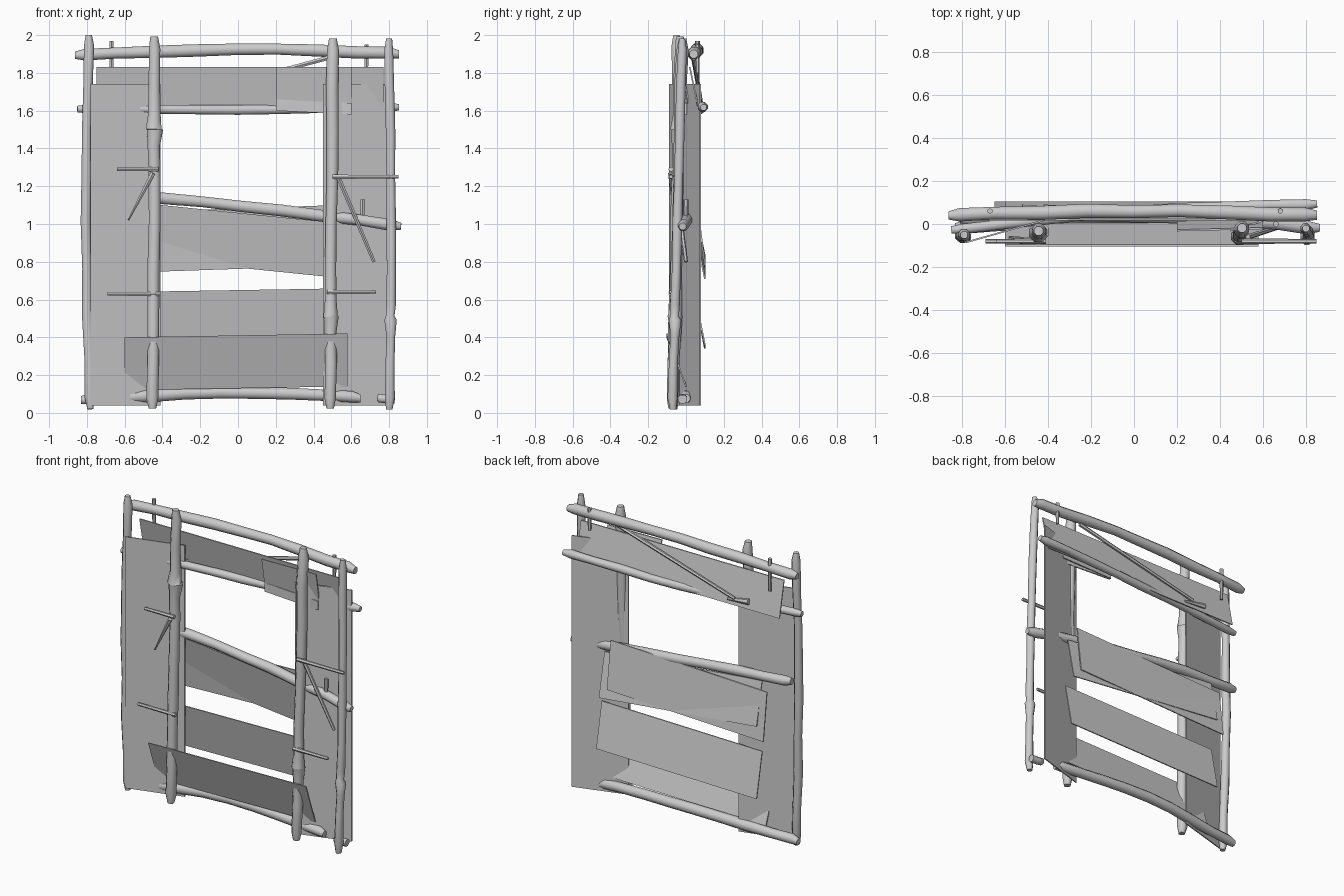
import bpy, bmesh, math, random
from mathutils import Vector

random.seed(4)
cube = bpy.data.objects.get("Cube")
if cube:
    bpy.data.objects.remove(cube)

wood = bpy.data.materials.new("grey wood")
wood.use_nodes = True
wood.diffuse_color = (0.6, 0.6, 0.6, 1)
wood.node_tree.nodes["Principled BSDF"].inputs["Base Color"].default_value = wood.diffuse_color


def finish(name, bm, smooth):
    bmesh.ops.recalc_face_normals(bm, faces=bm.faces)
    mesh = bpy.data.meshes.new(name)
    bm.to_mesh(mesh)
    bm.free()
    mesh.materials.append(wood)
    obj = bpy.data.objects.new(name, mesh)
    bpy.context.collection.objects.link(obj)
    if smooth:
        bpy.ops.object.select_all(action='DESELECT')
        obj.select_set(True)
        bpy.context.view_layer.objects.active = obj
        bpy.ops.object.shade_smooth_by_angle(angle=math.radians(50))


def sweep(name, centres, radii, sides):
    """Round timber with one ring of vertices at every centre."""
    bm = bmesh.new()
    along = (centres[-1] - centres[0]).normalized()
    u = along.cross(Vector((0, 1, 0))).normalized()
    v = along.cross(u)
    angles = [math.tau * (i + 0.5) / sides for i in range(sides)]
    rings = [[bm.verts.new(c + r * (u * math.cos(a) + v * math.sin(a))) for a in angles]
             for c, r in zip(centres, radii)]
    for low, high in zip(rings, rings[1:]):
        for i in range(sides):
            j = (i + 1) % sides
            bm.faces.new((low[i], low[j], high[j], high[i]))
    bm.faces.new(rings[0])
    bm.faces.new(rings[-1])
    finish(name, bm, True)


def log(name, start, end, radius, bow=(0, 0, 0), knot=None, segments=8):
    """Crooked log: bowed in the middle, tapered at both ends, one optional knot."""
    start, end, bow = Vector(start), Vector(end), Vector(bow)
    steps = [0, 0.03] + [i / segments for i in range(1, segments)] + [0.97, 1]
    if knot:
        steps = sorted(steps + [knot - 0.04, knot, knot + 0.04])
    centres, radii = [], []
    for t in steps:
        jitter = Vector([random.uniform(-1, 1) for axis in "xyz"]) * radius * 0.12
        centres.append(start.lerp(end, t) + bow * math.sin(math.pi * t) + jitter)
        size = radius * random.uniform(0.92, 1.06)
        if t in (0, 1):
            size *= 0.65
        elif t == knot:
            size *= 1.25
        radii.append(size)
    sweep(name, centres, radii, sides=8)


def twig(name, start, end, radius=0.013, taper=0.8):
    sweep(name, [Vector(start), Vector(end)], [radius, radius * taper], sides=6)


def board(name, start, end, height, lean=0.0, thick=0.008):
    """Thin plank hung from its top edge; lean moves its lower edge back."""
    bm = bmesh.new()
    start, end = Vector(start), Vector(end)
    drop = Vector((0, lean, -height))
    half = Vector((0, thick / 2, 0))
    corners = (start, end, end + drop, start + drop)
    front = [bm.verts.new(c - half) for c in corners]
    back = [bm.verts.new(c + half) for c in corners]
    bm.faces.new(front)
    bm.faces.new(back[::-1])
    for i in range(4):
        j = (i + 1) % 4
        bm.faces.new((front[i], front[j], back[j], back[i]))
    finish(name, bm, False)


# Upright sheets, angled in plan
SHEET_TOP, SHEET_HEIGHT = 1.74, 1.7
board("right_sheet", (-0.78, -0.085, SHEET_TOP), (-0.41, 0.02, SHEET_TOP), SHEET_HEIGHT)
board("left_sheet", (0.45, -0.03, SHEET_TOP), (0.8, 0.075, SHEET_TOP), SHEET_HEIGHT)

# Cross boards
board("top_board", (-0.75, 0.02, 1.83), (0.77, 0.02, 1.83), height=0.24, lean=0.05)
board("top_patch", (0.2, -0.03, 1.83), (0.6, -0.02, 1.83), height=0.23, lean=0.04)
board("top_splinter", (0.2, 0, 1.66), (0.6, 0, 1.64), height=0.06)
board("middle_back_board", (-0.65, 0.06, 1.06), (0.52, 0.06, 1.1), height=0.32, lean=0.04)
board("middle_front_board", (-0.6, 0.04, 1.12), (0.58, 0.04, 1), height=0.29, lean=0.06)
board("lower_board", (-0.6, 0.04, 0.64), (0.6, 0.04, 0.66), height=0.3, lean=0.06)
board("front_board", (-0.6, -0.1, 0.4), (0.58, -0.1, 0.42), height=0.28, lean=0.1)

# Upright posts
log("right_outer_post", (-0.78, -0.06, 0.02), (-0.79, -0.05, 2), radius=0.028,
    bow=(-0.02, 0, 0))
log("right_inner_post", (-0.45, -0.07, 0.02), (-0.44, -0.03, 1.99), radius=0.035, knot=0.75)
log("left_inner_post", (0.49, -0.07, 0.02), (0.5, -0.02, 1.98), radius=0.034, knot=0.25)
log("left_outer_post", (0.8, -0.07, 0.02), (0.8, -0.02, 1.98), radius=0.027,
    bow=(0.01, 0, 0), knot=0.24)

# Cross beams
log("top_beam", (-0.86, 0.04, 1.89), (0.85, 0.04, 1.9), radius=0.034, bow=(0, 0.02, 0.03))
log("window_head_beam", (-0.85, -0.03, 1.61), (0.85, 0.09, 1.62), radius=0.027,
    bow=(0, 0.03, -0.01))
log("window_sill_beam", (-0.81, 0.02, 1.16), (0.86, -0.02, 0.99), radius=0.032,
    bow=(0, 0.04, 0.02))
log("bottom_beam", (-0.83, -0.02, 0.07), (0.65, 0, 0.08), radius=0.034, bow=(0, 0.04, 0.03))
log("bottom_corner_stub", (0.74, -0.02, 0.08), (0.83, -0.02, 0.07), radius=0.024, segments=2)

# Binding twigs across the posts
BIND_Y = -0.08
for level, inner, outer in ((1.29, -0.42, -0.64), (0.63, -0.41, -0.69),
                            (1.25, 0.5, 0.85), (0.64, 0.47, 0.73)):
    twig("binding_twig", (inner, BIND_Y, level), (outer, BIND_Y, level))

# Slanting braces and spurs
twig("right_brace", (-0.45, BIND_Y, 1.27), (-0.58, -0.06, 1.02), radius=0.015, taper=0.3)
twig("left_brace", (0.53, -0.06, 1.25), (0.72, 0, 0.8))
twig("left_spur", (0.66, 0, 1.13), (0.66, 0, 1), radius=0.014)
twig("top_right_twig", (-0.67, 0.06, 1.97), (-0.67, 0.06, 1.75))
twig("top_left_twig", (0.68, 0.06, 1.95), (0.68, 0.06, 1.8))
twig("top_brace", (0.48, 0.04, 1.88), (-0.42, 0.08, 1.64))
twig("back_spur", (-0.52, 0.07, 1.64), (-0.36, 0.07, 1.62), radius=0.02, taper=0.4)
